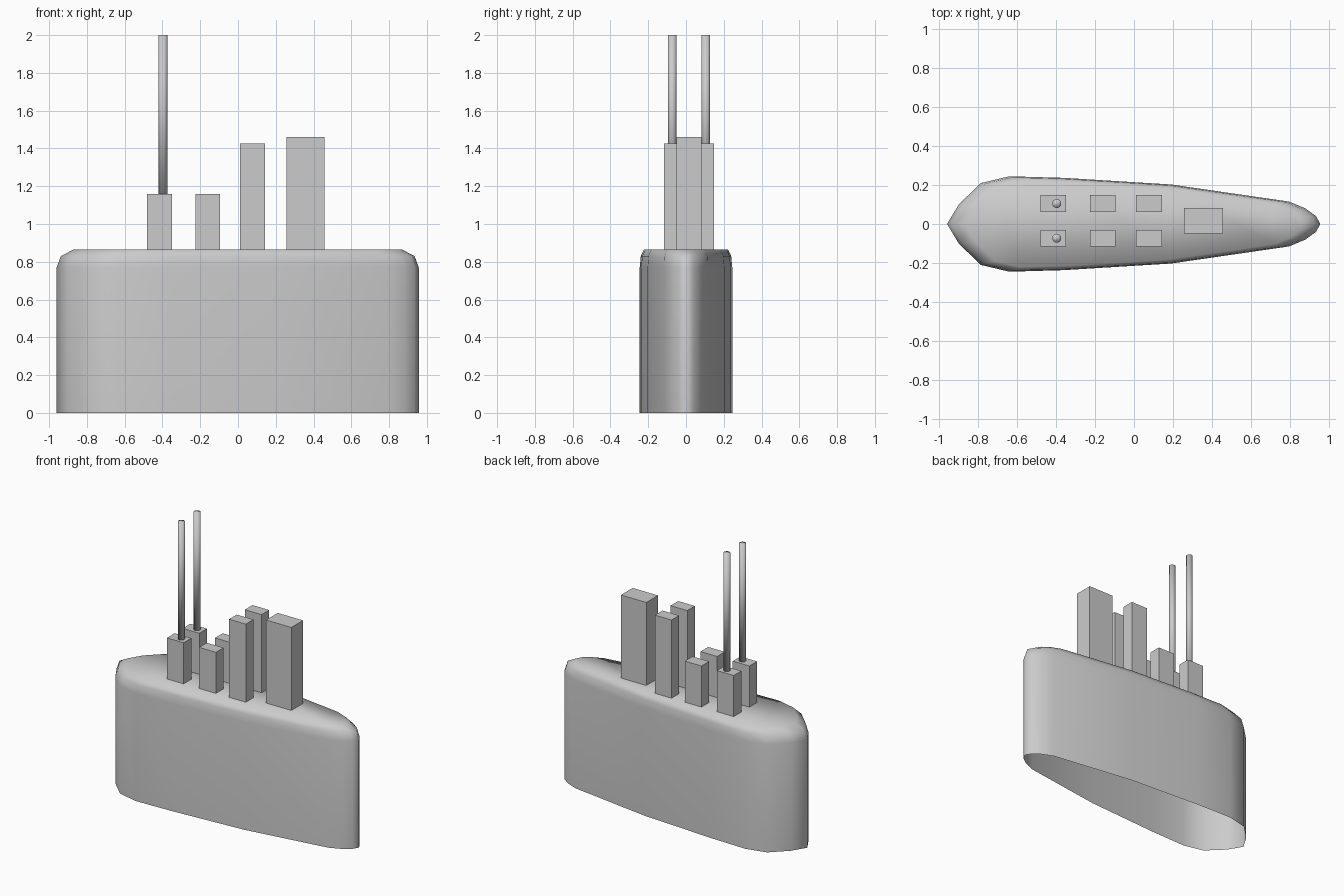
import bpy, bmesh

if "Cube" in bpy.data.objects:
    bpy.data.objects.remove(bpy.data.objects["Cube"])


def finish(name, bm, smooth=False):
    bmesh.ops.recalc_face_normals(bm, faces=bm.faces)
    for f in bm.faces:
        f.smooth = smooth
    me = bpy.data.meshes.new(name)
    bm.to_mesh(me)
    bm.free()
    ob = bpy.data.objects.new(name, me)
    bpy.context.collection.objects.link(ob)
    return ob


def box(name, x0, x1, y0, y1, z0, z1):
    bm = bmesh.new()
    bmesh.ops.create_cube(bm, size=1)
    for v in bm.verts:
        v.co = ((x0 + x1) / 2 + v.co.x * (x1 - x0),
                (y0 + y1) / 2 + v.co.y * (y1 - y0),
                (z0 + z1) / 2 + v.co.z * (z1 - z0))
    return finish(name, bm)


def pole(name, x, y, r, z0, z1):
    bm = bmesh.new()
    bmesh.ops.create_cone(bm, cap_ends=True, segments=16,
                          radius1=r, radius2=r, depth=z1 - z0)
    bmesh.ops.translate(bm, verts=bm.verts, vec=(x, y, (z0 + z1) / 2))
    return finish(name, bm, True)


# Tower shell: mirrored teardrop outline, open below, rounded at the top
half = [(-0.96, 0), (-0.90, 0.10), (-0.787, 0.21), (-0.64, 0.245),
        (-0.36, 0.237), (0.19, 0.203), (0.797, 0.115), (0.88, 0.08),
        (0.935, 0.04), (0.957, 0)]
outline = half + [(x, -y) for x, y in half[-2:0:-1]]
levels = [(0, 1), (0.77, 1), (0.83, 0.977), (0.866, 0.905)]

bm = bmesh.new()
rings = [[bm.verts.new((x * s, y * s, z)) for x, y in outline] for z, s in levels]
n = len(outline)
for lo, hi in zip(rings, rings[1:]):
    for i in range(n):
        j = (i + 1) % n
        bm.faces.new((lo[i], lo[j], hi[j], hi[i]))
# Deck: strips across the outline
top = rings[-1]
for i in range(len(half) - 1):
    quad = [top[i], top[i + 1], top[-(i + 1) % n], top[-i % n]]
    bm.faces.new(list(dict.fromkeys(quad)))
finish("tower_shell", bm, True)

# Paired mast blocks and the two thin poles
deck = 0.86
for side, y in (("left", 0.105), ("right", -0.073)):
    for part, x, h in (("rear", -0.415, 1.16), ("middle", -0.16, 1.16),
                       ("front", 0.077, 1.425)):
        box(f"{part}_block_{side}", x - 0.066, x + 0.066,
            y - 0.043, y + 0.043, deck, h)
    pole(f"thin_pole_{side}", -0.397, y, 0.023, 1.15, 2.0)

# Single large block
box("large_block", 0.257, 0.457, -0.05, 0.082, deck, 1.46)
